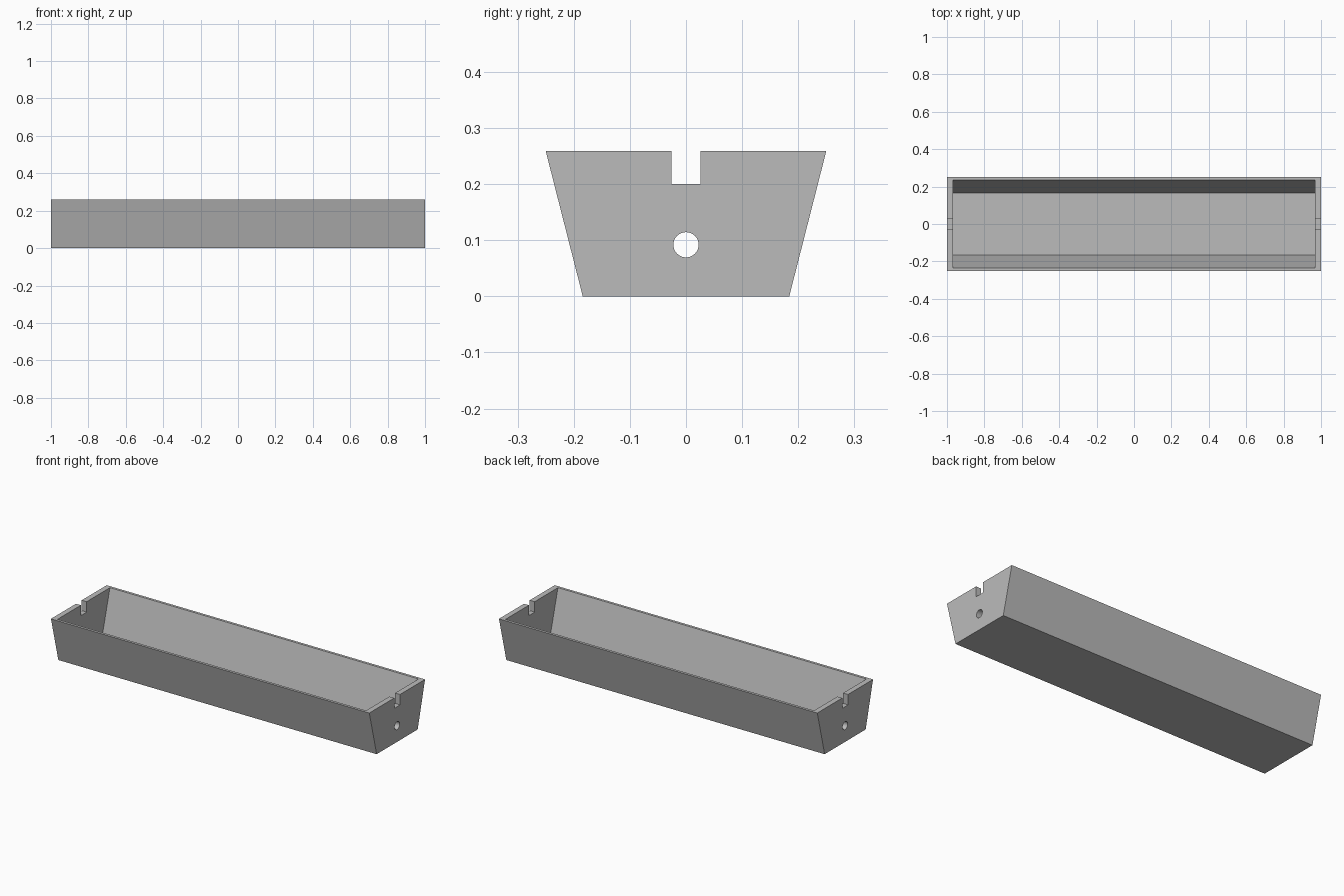
import bpy
import bmesh
from math import pi, radians

cube = bpy.data.objects.get("Cube")
if cube:
    bpy.data.objects.remove(cube, do_unlink=True)

LENGTH, HEIGHT = 2.0, 0.259
END_WALL, FLOOR = 0.031, 0.015
TOP_HALF, BOTTOM_HALF = 0.25, 0.184
INNER_TOP, INNER_BOTTOM = 0.235, 0.167

grey = bpy.data.materials.new("mid grey")
grey.use_nodes = True
colour = (0.5, 0.5, 0.5, 1)
grey.diffuse_color = colour
grey.node_tree.nodes["Principled BSDF"].inputs["Base Color"].default_value = colour


def prism(name, profile, length):
    """Extrude a (y, z) profile along x, centred on the origin."""
    bm = bmesh.new()
    face = bm.faces.new([bm.verts.new((-length / 2, y, z)) for y, z in profile])
    new = bmesh.ops.extrude_face_region(bm, geom=[face])["geom"]
    bmesh.ops.translate(bm, vec=(length, 0, 0),
                        verts=[v for v in new if isinstance(v, bmesh.types.BMVert)])
    bmesh.ops.recalc_face_normals(bm, faces=bm.faces)
    mesh = bpy.data.meshes.new(name)
    bm.to_mesh(mesh)
    bm.free()
    obj = bpy.data.objects.new(name, mesh)
    bpy.context.collection.objects.link(obj)
    mesh.materials.append(grey)
    return obj


def trapezoid(low_half, high_half, low, high):
    return [(-low_half, low), (low_half, low), (high_half, high), (-high_half, high)]


def cut(target, cutter):
    """Subtract the cutter from the target and remove it."""
    cutter.hide_render = True
    bpy.context.view_layer.objects.active = target
    mod = target.modifiers.new("cut", "BOOLEAN")
    mod.operation, mod.solver, mod.object = "DIFFERENCE", "EXACT", cutter
    bpy.ops.object.modifier_apply(modifier=mod.name)
    bpy.data.objects.remove(cutter, do_unlink=True)


# Tapered body
trough = prism("trough", trapezoid(BOTTOM_HALF, TOP_HALF, 0, HEIGHT), LENGTH)

# Open cavity, continued past the rim along the same slope
rise = 0.1
slope = (INNER_TOP - INNER_BOTTOM) / (HEIGHT - FLOOR)
cut(trough, prism("cavity_cutter",
                  trapezoid(INNER_BOTTOM, INNER_TOP + slope * rise, FLOOR, HEIGHT + rise),
                  LENGTH - 2 * END_WALL))

# Square notch in the rim of both end walls
cut(trough, prism("notch_cutter", trapezoid(0.026, 0.026, 0.2, HEIGHT + rise), LENGTH + rise))

# Round hole through both end walls
bpy.ops.mesh.primitive_cylinder_add(vertices=32, radius=0.0225, depth=LENGTH + rise,
                                    location=(0, 0, 0.092), rotation=(0, pi / 2, 0))
hole = bpy.context.object
hole.data.materials.append(grey)
cut(trough, hole)

# Smooth hole walls, crisp edges elsewhere
bpy.ops.object.select_all(action="DESELECT")
trough.select_set(True)
bpy.context.view_layer.objects.active = trough
bpy.ops.object.shade_smooth_by_angle(angle=radians(14))
